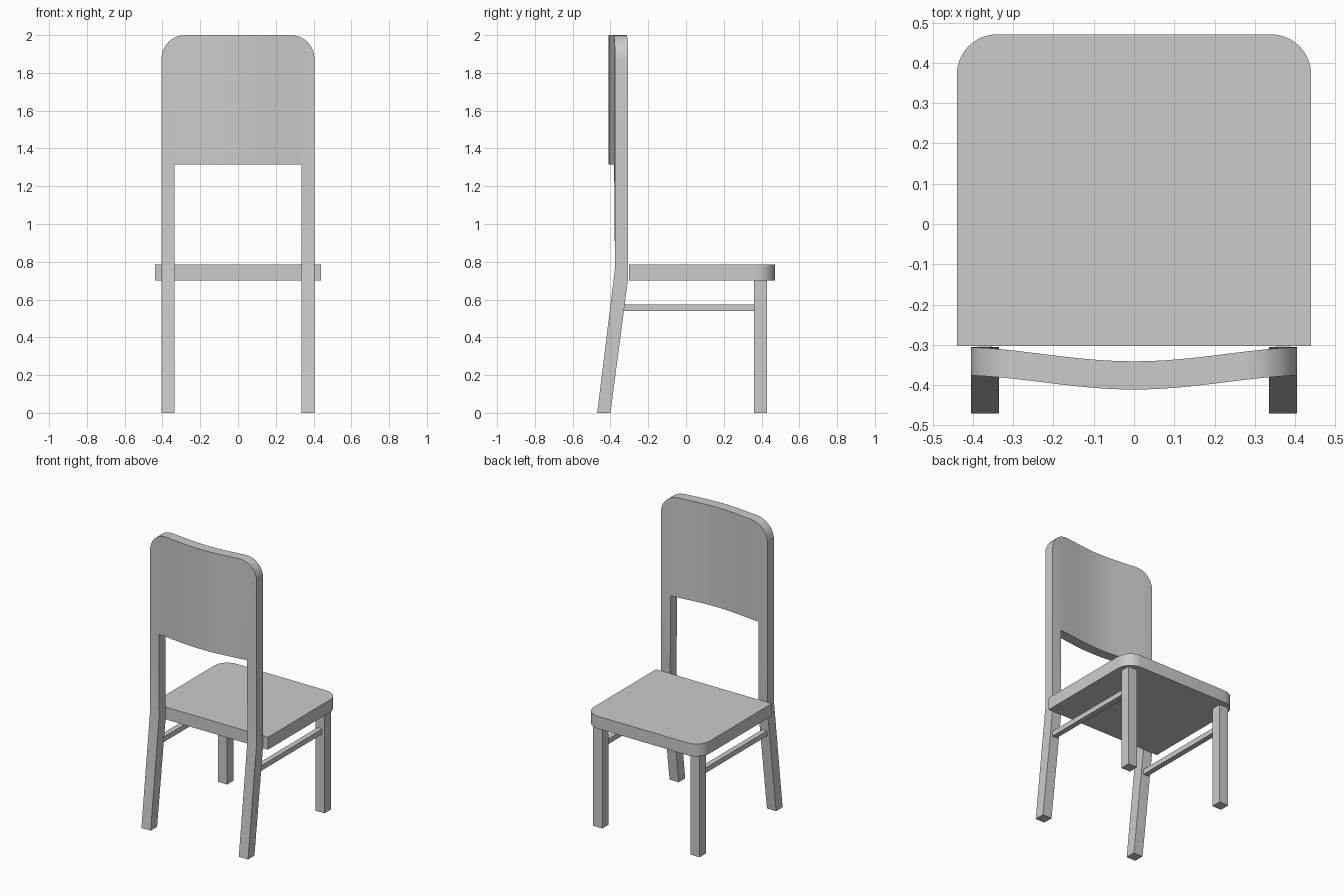
import bpy, bmesh
from math import pi, cos, sin, radians

if "Cube" in bpy.data.objects:
    bpy.data.objects.remove(bpy.data.objects["Cube"])


def finish(bm, name):
    bmesh.ops.recalc_face_normals(bm, faces=bm.faces)
    me = bpy.data.meshes.new(name)
    bm.to_mesh(me)
    bm.free()
    ob = bpy.data.objects.new(name, me)
    bpy.context.collection.objects.link(ob)
    bpy.ops.object.select_all(action='DESELECT')
    ob.select_set(True)
    bpy.context.view_layer.objects.active = ob
    bpy.ops.object.shade_smooth_by_angle(angle=radians(30))
    return ob


def box(name, x0, x1, y0, y1, z0, z1):
    bm = bmesh.new()
    bmesh.ops.create_cube(bm, size=1)
    for v in bm.verts:
        v.co = (x1 if v.co.x > 0 else x0,
                y1 if v.co.y > 0 else y0,
                z1 if v.co.z > 0 else z0)
    return finish(bm, name)


def corner(cx, cy, r, steps=8):
    return [(cx + r * cos(i * pi / 2 / steps), cy + r * sin(i * pi / 2 / steps))
            for i in range(steps + 1)]


# Seat: slab with two rounded corners
arc = corner(0.34, 0.371, 0.1)
outline = [(-0.44, -0.303), (0.44, -0.303)] + arc + [(-x, y) for x, y in reversed(arc)]
bm = bmesh.new()
base = bm.faces.new([bm.verts.new((x, y, 0.70)) for x, y in outline])
ext = bmesh.ops.extrude_face_region(bm, geom=[base], use_keep_orig=True)
for g in ext['geom']:
    if isinstance(g, bmesh.types.BMVert):
        g.co.z = 0.785
finish(bm, "seat")

# Straight legs and side stretchers
for side, s in (("left", -1), ("right", 1)):
    xa, xb = sorted((s * 0.335, s * 0.405))
    box("front_leg_" + side, xa, xb, 0.36, 0.43, 0, 0.70)
    xa, xb = sorted((s * 0.352, s * 0.388))
    box("stretcher_" + side, xa, xb, -0.345, 0.365, 0.54, 0.575)

# Back frame: curved panel with rounded top, continuing down into splayed rear legs
W, INNER, R, THICK = 0.405, 0.335, 0.125, 0.07


def bow(x):
    e = (1 + cos(pi * W / 0.45)) / 2
    return -0.306 - 0.035 * ((1 + cos(pi * x / 0.45)) / 2 - e) / (1 - e)


half = [(x, z) for x, z in corner(W - R, 2 - R, R)]
half.append((INNER, 2 - R + (R * R - (INNER - W + R) ** 2) ** 0.5))
half += [(0.28 * i / 8, 2.0) for i in range(1, 8)]
tops = sorted(half + [(-x, z) for x, z in half] + [(0, 2.0)])

bm = bmesh.new()
pair = {}
columns = []
for x, z in tops:
    y = bow(x)
    rows = [(y, z, y - THICK, z), (y, 1.315, y - THICK, 1.315)]
    if abs(x) >= INNER - 1e-5:
        rows += [(-0.306, 0.715, -0.376, 0.765), (-0.40, 0, -0.47, 0)]
    col = []
    for yf, zf, yb, zb in rows:
        v = bm.verts.new((x, yf, zf))
        pair[v] = bm.verts.new((x, yb, zb))
        col.append(v)
    columns.append(col)
front = []
for a, b in zip(columns, columns[1:]):
    for i in range(min(len(a), len(b)) - 1):
        quad = [a[i], a[i + 1], b[i + 1], b[i]]
        front.append(bm.faces.new(quad))
        bm.faces.new([pair[v] for v in reversed(quad)])
rim = [e for e in bm.edges if e.is_boundary and all(v in pair for v in e.verts)]
for e in rim:
    p, q = e.verts
    bm.faces.new((p, q, pair[q], pair[p]))
finish(bm, "back_frame_with_rear_legs")
